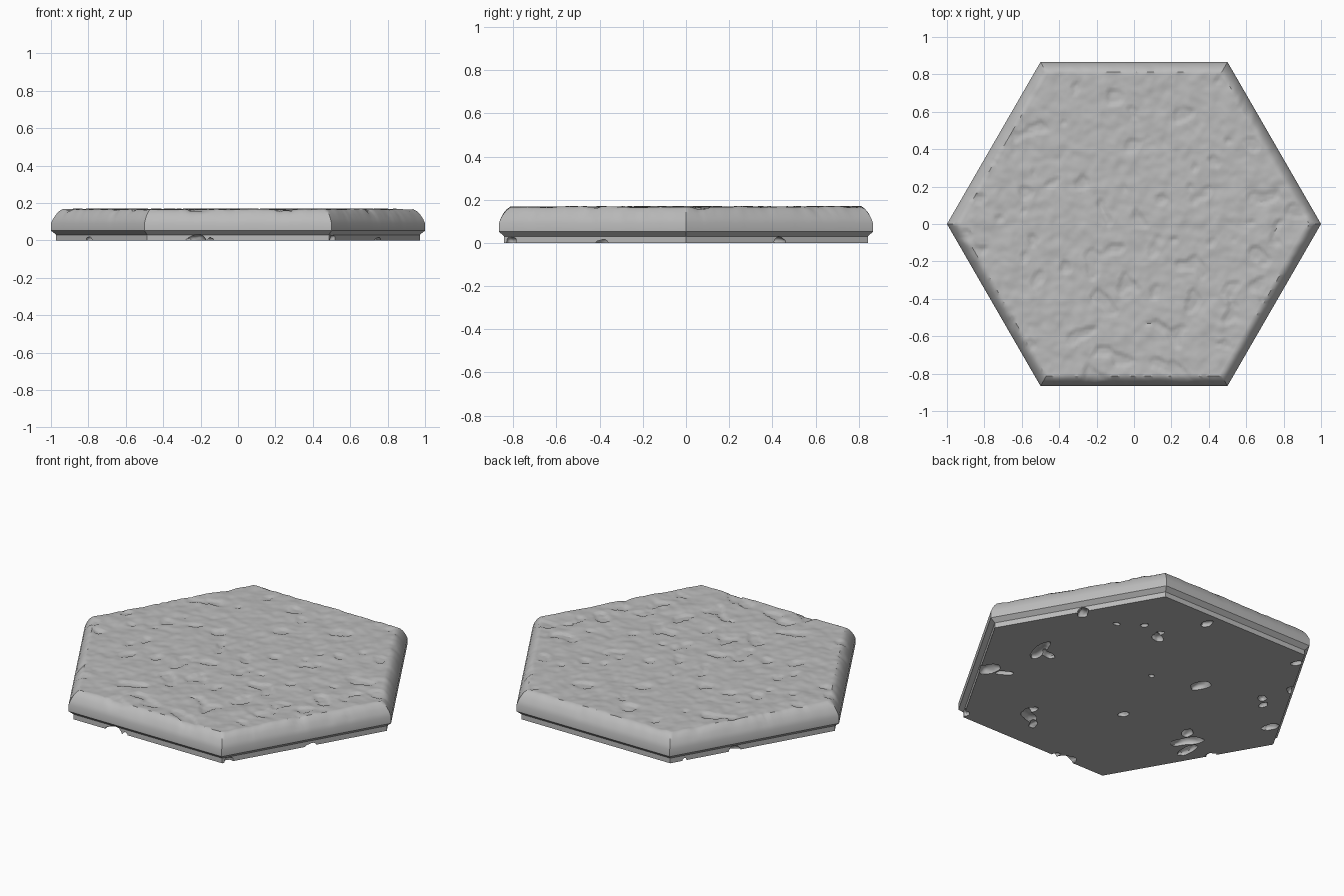
import bpy, bmesh, math, random
from mathutils import Vector, Matrix, noise

if "Cube" in bpy.data.objects:
    bpy.data.objects.remove(bpy.data.objects["Cube"])

random.seed(4)
N = 64            # cells along each hexagon side
TOP_SCALE = 0.937

stone = bpy.data.materials.new("stone grey")
stone.diffuse_color = (0.5, 0.5, 0.5, 1)
stone.use_nodes = True
stone.node_tree.nodes["Principled BSDF"].inputs["Base Color"].default_value = stone.diffuse_color
corners = [Vector((math.cos(math.radians(60 * i)), math.sin(math.radians(60 * i)), 0)) for i in range(6)]


def rough(x, y):
    """Height of the weathered stone surface: soft bumps plus steep chipped ledges."""
    p = Vector((x, y, 0.3))
    bumps = noise.noise(p * 8) * 0.004 + noise.noise(p * 19) * 0.0045 + noise.noise(p * 38) * 0.002
    chip = noise.noise(p * 11 + Vector((7, 3, 1))) - 0.36
    return bumps - 0.007 * min(1, max(0, chip / 0.07))


def ring(bm, count, scale, z, amount):
    """Hexagon outline with count cells per side, roughened by amount."""
    verts = []
    for s in range(6):
        for i in range(count):
            p = corners[s].lerp(corners[(s + 1) % 6], i / count) * scale
            verts.append(bm.verts.new((p.x, p.y, z + amount * rough(p.x, p.y))))
    return verts


def bridge(bm, upper, lower):
    for i in range(len(upper)):
        j = (i + 1) % len(upper)
        bm.faces.new((upper[i], lower[i], lower[j], upper[j]))


def finish(bm, name):
    mesh = bpy.data.meshes.new(name)
    bm.to_mesh(mesh)
    bm.free()
    mesh.materials.append(stone)
    ob = bpy.data.objects.new(name, mesh)
    bpy.context.scene.collection.objects.link(ob)
    return ob


# Stone slab: triangulated rough top
bm = bmesh.new()
inner = [bm.verts.new((0, 0, 0.166 + rough(0, 0)))]
for k in range(1, N + 1):
    outer = ring(bm, k, TOP_SCALE * k / N, 0.166, 1)
    for s in range(6):
        for i in range(k):
            a = outer[s * k + i]
            b = outer[(s * k + i + 1) % (6 * k)]
            c = inner[(s * (k - 1) + i) % len(inner)]
            bm.faces.new((a, b, c))
            if i:
                bm.faces.new((a, c, inner[s * (k - 1) + i - 1]))
    inner = outer

# Slab side: rounded rim and upright band
for scale, z, amount in [(0.957, 0.155, 0.9), (0.974, 0.138, 0.6), (0.989, 0.116, 0.3),
                         (1, 0.092, 0), (1, 0.052, 0)]:
    outer = ring(bm, N, scale, z, amount)
    bridge(bm, inner, outer)
    inner = outer
slab = finish(bm, "stone_slab")

# Foot: undercut and plain hexagonal base
bm = bmesh.new()
rings = [ring(bm, 1, s, z, 0) for s, z in [(1, 0.052), (0.972, 0.03), (0.972, 0)]]
bm.faces.new(rings[0])
bridge(bm, rings[0], rings[1])
bridge(bm, rings[1], rings[2])
bm.faces.new(list(reversed(rings[2])))
foot = finish(bm, "stone_foot")

# Air pits in the underside: x, y, half length, half width, angle in degrees
pits = [
    (0.71, 0.42, 0.045, 0.03, 60), (0.63, -0.03, 0.10, 0.035, 75), (0.57, -0.04, 0.05, 0.025, 10),
    (0.71, -0.36, 0.06, 0.045, 100), (0.62, -0.34, 0.05, 0.022, 150),
    (0.22, -0.61, 0.07, 0.035, 30), (0.26, -0.55, 0.04, 0.025, 110), (0.15, -0.66, 0.035, 0.02, 70),
    (0.235, 0.475, 0.04, 0.03, 20), (0.26, 0.52, 0.03, 0.02, 100), (0.13, 0.76, 0.042, 0.025, 100),
    (0.50, 0.45, 0.02, 0.015, 0), (0.376, 0.536, 0.024, 0.017, 120), (0, 0.144, 0.018, 0.014, 0),
    (-0.27, 0.233, 0.06, 0.038, 120), (-0.15, -0.267, 0.034, 0.022, 120),
    (-0.60, -0.27, 0.09, 0.035, 125), (-0.66, -0.34, 0.07, 0.03, 90), (-0.54, -0.20, 0.04, 0.03, 60),
    (-0.61, 0.34, 0.03, 0.025, 40), (-0.66, 0.29, 0.03, 0.02, 90), (-0.84, 0.13, 0.05, 0.03, 110),
    (-0.67, 0.51, 0.035, 0.025, 60), (-0.51, 0.75, 0.035, 0.02, 120), (0.51, -0.81, 0.03, 0.03, 0),
    (-0.23, -0.83, 0.055, 0.04, 0), (-0.15, -0.83, 0.025, 0.015, 120), (-0.79, -0.30, 0.03, 0.02, 120),
]
for x, y, length, width, angle in pits:
    # Lumpy ellipsoid cutter
    bm = bmesh.new()
    bmesh.ops.create_icosphere(bm, subdivisions=3, radius=1)
    off = Vector((random.random(), random.random(), random.random())) * 20
    for v in bm.verts:
        v.co *= 1 + 0.3 * noise.noise(v.co * 1.3 + off)
    place = (Matrix.Translation((x, y, 0.0013)) @ Matrix.Rotation(math.radians(angle), 4, 'Z')
             @ Matrix.Diagonal((length, width, min(0.03, width), 1)))
    bm.transform(place)
    cutter = finish(bm, "pit_cutter")
    cutter.hide_render = True

    # Cut one pit and bake the result into the foot
    cut = foot.modifiers.new("pit", 'BOOLEAN')
    cut.operation = 'DIFFERENCE'
    cut.solver = 'EXACT'
    cut.object = cutter
    graph = bpy.context.evaluated_depsgraph_get()
    graph.update()
    baked = bpy.data.meshes.new_from_object(foot.evaluated_get(graph))
    foot.modifiers.clear()
    foot.data = baked
    bpy.data.objects.remove(cutter)
foot.data.name = "stone_foot"

# Smooth shading with crisp edges
for ob in (slab, foot):
    bpy.ops.object.select_all(action='DESELECT')
    bpy.context.view_layer.objects.active = ob
    ob.select_set(True)
    bpy.ops.object.shade_smooth_by_angle(angle=math.radians(35))
